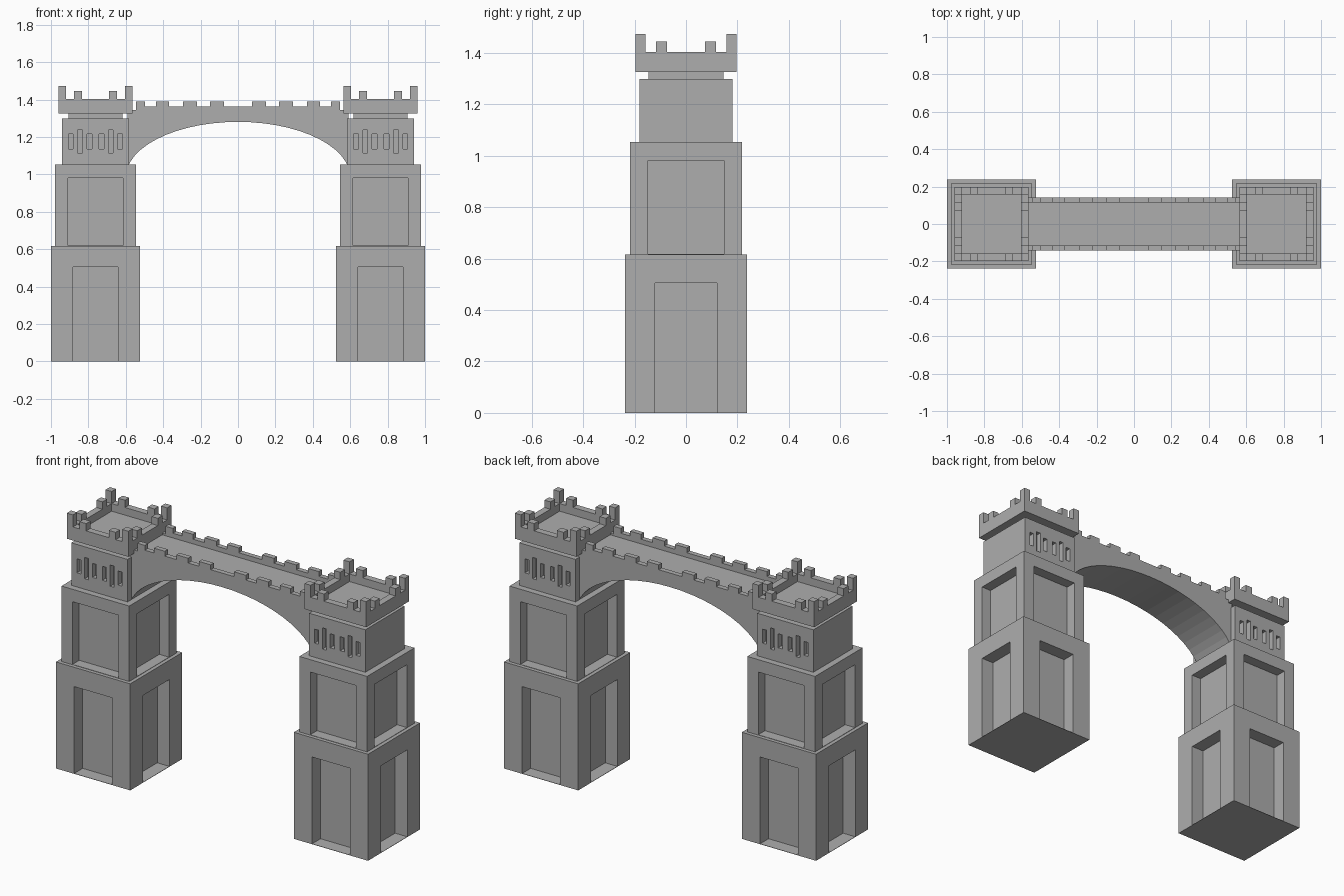
import bpy, bmesh, math

if "Cube" in bpy.data.objects:
    bpy.data.objects.remove(bpy.data.objects["Cube"])

stone = bpy.data.materials.new("grey stone")
stone.diffuse_color = (0.42, 0.42, 0.42, 1)
stone.use_nodes = True
stone.node_tree.nodes["Principled BSDF"].inputs["Base Color"].default_value = stone.diffuse_color


def finish(name, bm):
    bmesh.ops.recalc_face_normals(bm, faces=bm.faces)
    me = bpy.data.meshes.new(name)
    bm.to_mesh(me)
    bm.free()
    me.materials.append(stone)
    ob = bpy.data.objects.new(name, me)
    bpy.context.collection.objects.link(ob)
    return ob


def box(name, x0, x1, y0, y1, z0, z1):
    bm = bmesh.new()
    bmesh.ops.create_cube(bm, size=1)
    for v in bm.verts:
        v.co = (x1 if v.co.x > 0 else x0, y1 if v.co.y > 0 else y0, z1 if v.co.z > 0 else z0)
    return finish(name, bm)


def cut(ob, *bounds):
    """Subtract a box from the object."""
    cutter = box("cutter", *bounds)
    cutter.hide_render = True
    mod = ob.modifiers.new("cut", 'BOOLEAN')
    mod.operation = 'DIFFERENCE'
    mod.solver = 'EXACT'
    mod.object = cutter
    bpy.context.view_layer.objects.active = ob
    bpy.ops.object.modifier_apply(modifier=mod.name)
    bpy.data.objects.remove(cutter)


def block(name, cx, h, z0, z1):
    return box(name, cx - h, cx + h, -h, h, z0, z1)


def panelled(name, cx, h, z0, z1, p, ztop, depth):
    """Square block with a recessed panel on each of its four sides."""
    ob = block(name, cx, h, z0, z1)
    zb = z0 + 0.002
    for s in (-1, 1):
        a, b = sorted((s * (h - depth), s * (h + 0.1)))
        cut(ob, cx - p, cx + p, a, b, zb, ztop)
        cut(ob, cx + a, cx + b, -p, p, zb, ztop)


def tower(side, cx):
    panelled(side + "_tower_base", cx, 0.238, 0, 0.617, 0.121, 0.505, 0.078)
    panelled(side + "_tower_middle", cx, 0.217, 0.617, 1.054, 0.147, 0.982, 0.062)

    # upper storey with narrow slots front and back
    top = block(side + "_tower_upper", cx, 0.18, 1.054, 1.30)
    for s in (-1, 1):
        a, b = sorted((s * 0.15, s * 0.3))
        for m in (-1, 1):
            for x, z0, z1 in ((0.032, 1.136, 1.217), (0.082, 1.115, 1.238), (0.132, 1.136, 1.217)):
                x = cx + m * x
                cut(top, x - 0.013, x + 0.013, a, b, z0, z1)

    block(side + "_tower_neck", cx, 0.145, 1.30, 1.328)

    # battlement: hollow box, then gaps cut through opposite walls
    crown = block(side + "_tower_battlement", cx, 0.197, 1.326, 1.474)
    i = 0.158
    cut(crown, cx - i, cx + i, -i, i, 1.36, 1.6)
    for a, b, z in ((-i, i, 1.446), (-0.073, 0.073, 1.404), (0.116, i, 1.404), (-i, -0.116, 1.404)):
        cut(crown, cx - 0.3, cx + 0.3, a, b, z, 1.6)
        cut(crown, cx + a, cx + b, -0.3, 0.3, z, 1.6)


tower("left", -0.762)
tower("right", 0.762)

# bridge profile: elliptical arch below, stepped parapet above
prof = []
N = 24
for k in range(N + 1):
    t = math.radians(170 - 160 * k / N)
    prof.append((0.6 * math.cos(t), 0.984 + 0.297 * math.sin(t)))
end = prof[-1][0]
half = [(0.075, 0.15), (0.219, 0.294), (0.369, 0.438), (0.497, 0.545)]
rim = []
for a, b in half:
    rim += [(a, 1.362), (a, 1.39), (b, 1.39), (b, 1.362)]
rim[-1] = (0.545, 1.345)
rim.append((end, 1.345))
prof += rim[::-1] + [(-x, z) for x, z in rim]

bm = bmesh.new()
face = bm.faces.new([bm.verts.new((x, -0.143, z)) for x, z in prof])
ext = bmesh.ops.extrude_face_region(bm, geom=[face])
for v in ext["geom"]:
    if isinstance(v, bmesh.types.BMVert):
        v.co.y = 0.143
bridge = finish("arched_bridge", bm)
# walkway between the parapets
cut(bridge, -0.7, 0.7, -0.114, 0.114, 1.335, 1.6)
